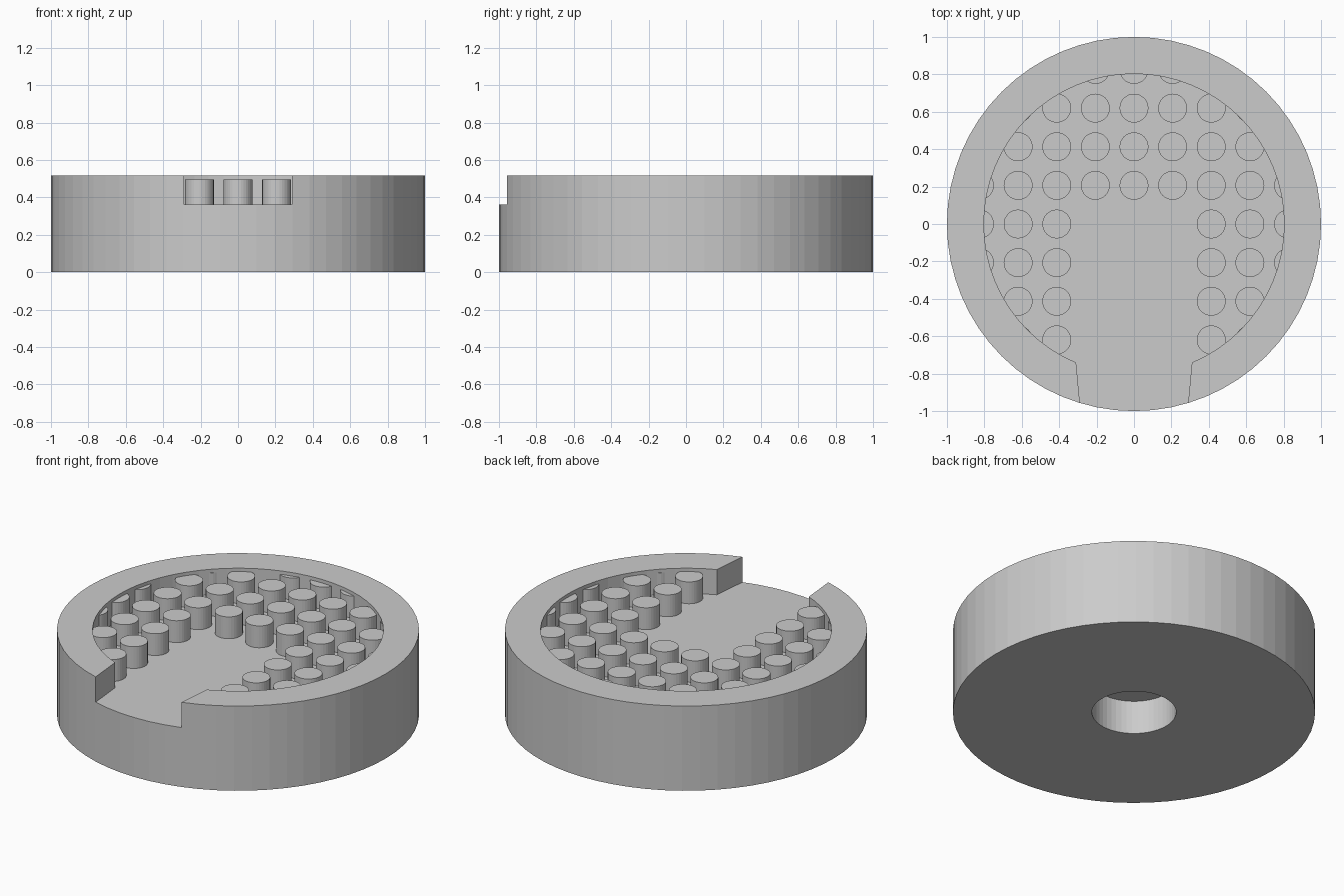
import bpy
import bmesh
import math

if "Cube" in bpy.data.objects:
    bpy.data.objects.remove(bpy.data.objects["Cube"])

FLOOR, TOP, PEG_TOP = 0.362, 0.516, 0.495
INNER_R, PEG_R, PITCH = 0.803, 0.077, 0.2065


def make_object(name, bm):
    bmesh.ops.recalc_face_normals(bm, faces=bm.faces[:])
    mesh = bpy.data.meshes.new(name)
    bm.to_mesh(mesh)
    bm.free()
    obj = bpy.data.objects.new(name, mesh)
    bpy.context.collection.objects.link(obj)
    return obj


def add_prism(bm, points, z0, z1):
    """Extrude a flat outline from z0 to z1."""
    face = bm.faces.new([bm.verts.new((x, y, z0)) for x, y in points])
    new = bmesh.ops.extrude_face_region(bm, geom=[face], use_keep_orig=True)
    verts = [g for g in new["geom"] if isinstance(g, bmesh.types.BMVert)]
    bmesh.ops.translate(bm, verts=verts, vec=(0, 0, z1 - z0))


def circle(r, n, cx=0, cy=0):
    return [(cx + r * math.cos(2 * math.pi * i / n),
             cy + r * math.sin(2 * math.pi * i / n)) for i in range(n)]


def prism(name, points, z0, z1):
    bm = bmesh.new()
    add_prism(bm, points, z0, z1)
    return make_object(name, bm)


def combine(target, other, operation):
    """Apply a boolean and discard the helper object."""
    mod = target.modifiers.new("shape", 'BOOLEAN')
    mod.operation = operation
    mod.solver = 'EXACT'
    mod.object = other
    bpy.context.view_layer.objects.active = target
    bpy.ops.object.modifier_apply(modifier=mod.name)
    bpy.data.objects.remove(other)


# Round body
dish = prism("round_dish", circle(1, 64), 0, TOP)

# Pocket inside the rim, front opening, blind hole underneath
combine(dish, prism("pocket_cutter", circle(INNER_R, 64), FLOOR, 0.8), 'DIFFERENCE')
opening = [(-0.276, -1.1), (0.276, -1.1), (0.323, -0.6), (-0.323, -0.6)]
combine(dish, prism("opening_cutter", opening, FLOOR, 0.8), 'DIFFERENCE')
combine(dish, prism("hole_cutter", circle(0.233, 48), -0.2, 0.205), 'DIFFERENCE')

# Grid of pegs, left clear along the channel to the front opening
pegs = bmesh.new()
for i in range(-4, 5):
    for j in range(-4, 5):
        x, y = i * PITCH, j * PITCH
        in_channel = abs(i) <= 1 and j <= 0
        if not in_channel and math.hypot(x, y) - PEG_R < INNER_R - 0.002:
            add_prism(pegs, circle(PEG_R, 32, x, y), FLOOR - 0.05, PEG_TOP)
combine(dish, make_object("pegs", pegs), 'UNION')
